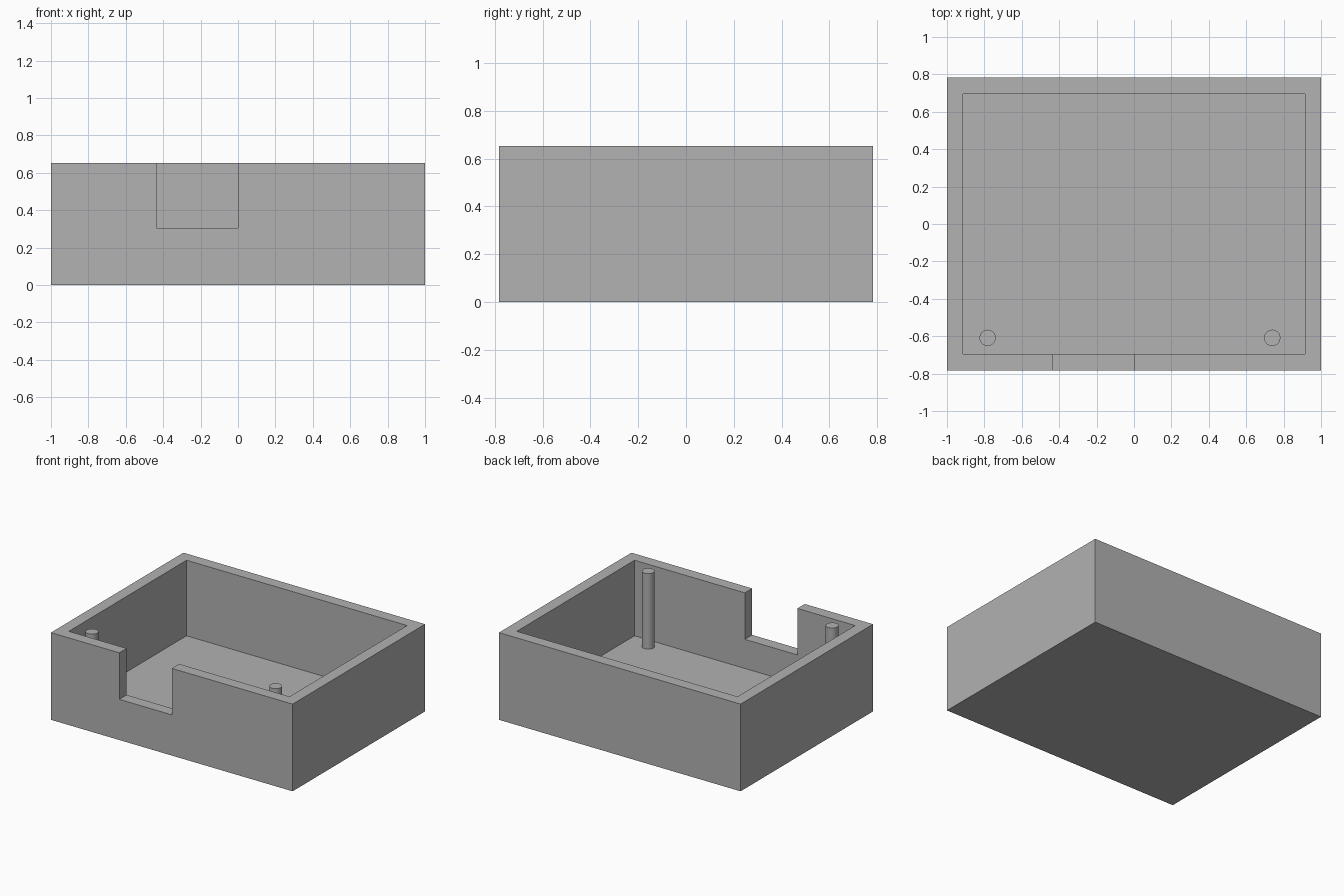
import bpy
import bmesh
from mathutils import Matrix, Vector

cube = bpy.data.objects.get("Cube")
if cube:
    bpy.data.objects.remove(cube, do_unlink=True)

U = 2 / 23  # wall thickness, the module for all sizes
HX, HY, H = 1.0, 9 * U, 7.5 * U

grey = bpy.data.materials.new("plain grey")
grey.use_nodes = True
colour = (0.445, 0.445, 0.445, 1)
grey.diffuse_color = colour
grey.node_tree.nodes["Principled BSDF"].inputs["Base Color"].default_value = colour


def finish(name, bm):
    mesh = bpy.data.meshes.new(name)
    bmesh.ops.recalc_face_normals(bm, faces=bm.faces)
    bm.to_mesh(mesh)
    bm.free()
    mesh.materials.append(grey)
    obj = bpy.data.objects.new(name, mesh)
    bpy.context.collection.objects.link(obj)
    return obj


def box(name, low, high):
    low, high = Vector(low), Vector(high)
    bm = bmesh.new()
    place = Matrix.Translation((low + high) / 2) @ Matrix.Diagonal((*(high - low), 1))
    bmesh.ops.create_cube(bm, size=1, matrix=place)
    return finish(name, bm)


def cut(target, cutter):
    mod = target.modifiers.new(cutter.name, "BOOLEAN")
    mod.operation = "DIFFERENCE"
    mod.solver = "EXACT"
    mod.object = cutter
    bpy.context.view_layer.objects.active = target
    bpy.ops.object.modifier_apply(modifier=mod.name)
    bpy.data.objects.remove(cutter, do_unlink=True)


# Open tray: solid block, hollowed, with a notch in the front wall
tray = box("tray", (-HX, -HY, 0), (HX, HY, H))
cut(tray, box("cavity", (U - HX, U - HY, U), (HX - U, HY - U, H + U)))
cut(tray, box("notch", (-5 * U, -HY - U, 3.5 * U), (0, 1.5 * U - HY, H + U)))

# Round posts standing on the floor near the front corners
for name, x in (("right_post", -9 * U), ("left_post", 8.5 * U)):
    bm = bmesh.new()
    bmesh.ops.create_cone(bm, cap_ends=True, segments=48, radius1=U / 2, radius2=U / 2,
                          depth=H - U, matrix=Matrix.Translation((x, -7 * U, (H + U) / 2)))
    post = finish(name, bm)
    bpy.ops.object.select_all(action="DESELECT")
    post.select_set(True)
    bpy.context.view_layer.objects.active = post
    bpy.ops.object.shade_smooth_by_angle()
